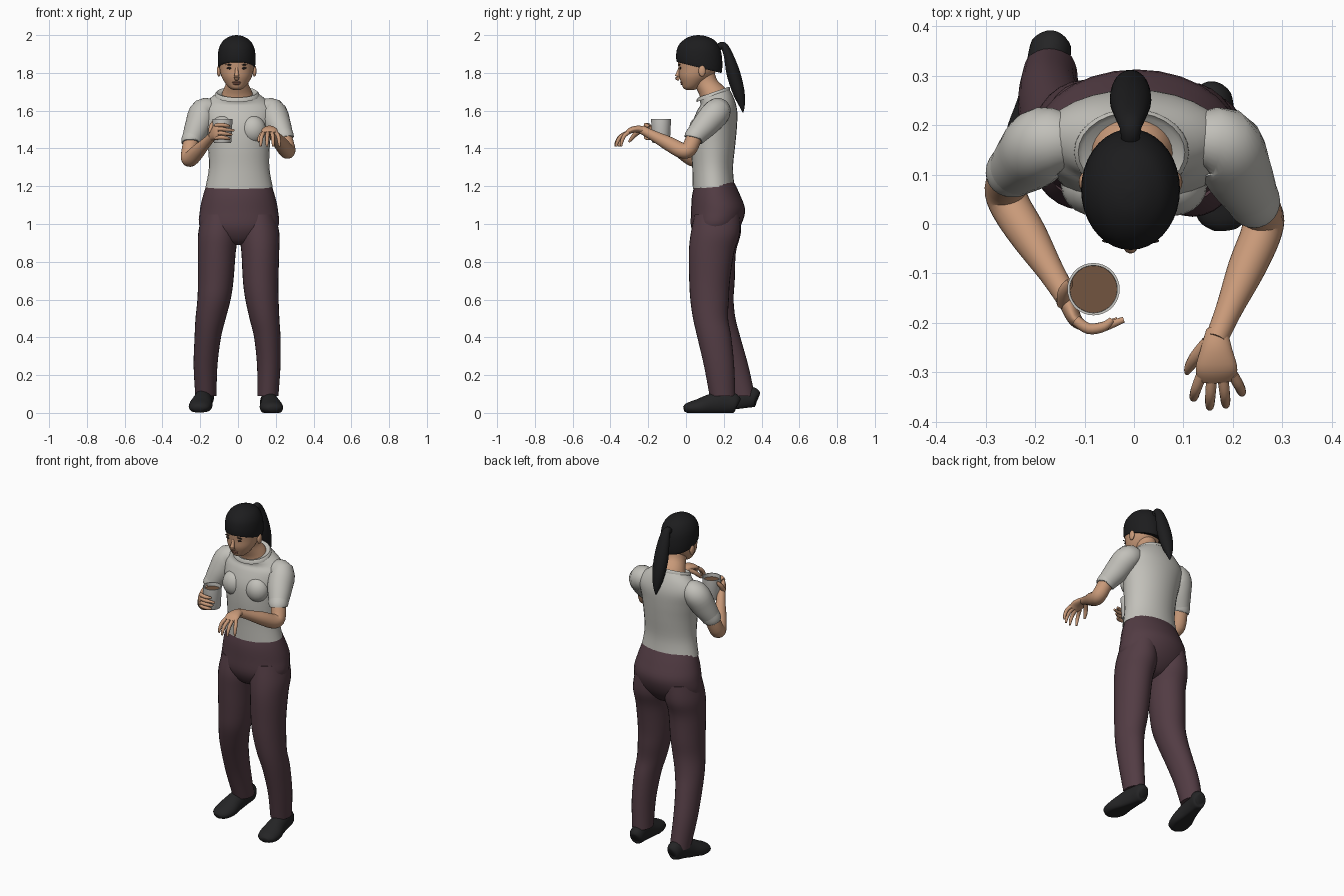
import bpy, bmesh, math
from mathutils import Vector

cube = bpy.data.objects.get("Cube")
if cube:
    bpy.data.objects.remove(cube, do_unlink=True)


def make_material(name, red, green, blue):
    material = bpy.data.materials.new(name)
    material.use_nodes = True
    colour = (red, green, blue, 1)
    material.diffuse_color = colour
    shader = material.node_tree.nodes["Principled BSDF"]
    shader.inputs["Base Color"].default_value = colour
    shader.inputs["Roughness"].default_value = .8
    return material


skin = make_material("warm skin", .58, .32, .19)
lip_colour = make_material("lip brown", .34, .15, .1)
black_hair = make_material("black hair", .012, .012, .013)
shirt_cloth = make_material("pale grey cloth", .54, .53, .49)
plum_cloth = make_material("plum cloth", .085, .045, .057)
shoe_leather = make_material("black leather", .018, .018, .019)
ceramic = make_material("white ceramic", .6, .59, .56)
coffee_brown = make_material("coffee brown", .17, .09, .05)
eye_dark = make_material("eye dark", .02, .014, .012)


def finish(name, bm, material, sharp=60):
    bmesh.ops.recalc_face_normals(bm, faces=bm.faces)
    mesh = bpy.data.meshes.new(name)
    bm.to_mesh(mesh)
    bm.free()
    mesh.materials.append(material)
    mesh.shade_smooth()
    mesh.set_sharp_from_angle(angle=math.radians(sharp))
    obj = bpy.data.objects.new(name, mesh)
    bpy.context.scene.collection.objects.link(obj)
    return obj


def spline_through(rings, steps=4):
    """Catmull-Rom interpolation of ring positions and sizes."""
    result = []
    for i in range(len(rings) - 1):
        a, b = rings[max(i - 1, 0)], rings[i]
        c, d = rings[i + 1], rings[min(i + 2, len(rings) - 1)]
        for k in range(steps):
            t = k / steps
            result.append([q + t / 2 * (r - p + t * (2 * p - 5 * q + 4 * r - s
                           + t * (3 * (q - r) + s - p)))
                           for p, q, r, s in zip(a, b, c, d)])
    result.append(list(rings[-1]))
    return result


def loft(name, rings, material, follow=False, smooth=True, sides=28, floor=None):
    """Skin ellipses (x, y, z, half width, half depth, optional tilt) into one body."""
    rings = [tuple(r) + (0,) * (6 - len(r)) for r in rings]
    if smooth:
        rings = spline_through(rings)
    bm = bmesh.new()
    loops = []
    for i, (x, y, z, wide, deep, tilt) in enumerate(rings):
        u, v = Vector((1, 0, 0)), Vector((0, 1, tilt))
        if follow:
            ahead = Vector(rings[min(i + 1, len(rings) - 1)][:3])
            along = (ahead - Vector(rings[max(i - 1, 0)][:3])).normalized()
            u = Vector((0, 0, 1)).cross(along).normalized()
            v = along.cross(u)
        loop = []
        for k in range(sides):
            angle = math.tau * k / sides
            point = Vector((x, y, z))
            point += u * max(wide, .001) * math.cos(angle) + v * max(deep, .001) * math.sin(angle)
            if floor:
                point.z = max(point.z, floor(point.y))
            loop.append(bm.verts.new(point))
        loops.append(loop)
    for low, high in zip(loops, loops[1:]):
        for k in range(sides):
            n = (k + 1) % sides
            bm.faces.new((low[k], low[n], high[n], high[k]))
    bm.faces.new(loops[0])
    bm.faces.new(loops[-1])
    return finish(name, bm, material)


def tube(name, rings, material, **options):
    """Round limb that follows its path: (x, y, z, radius)."""
    return loft(name, [(*r, r[-1]) for r in rings], material, follow=True, **options)


def ball(name, centre, size, material):
    bm = bmesh.new()
    bmesh.ops.create_uvsphere(bm, u_segments=20, v_segments=12, radius=1)
    for vert in bm.verts:
        vert.co = Vector(centre) + Vector(p * s for p, s in zip(vert.co, size))
    return finish(name, bm, material)


# Trousers: hips and two legs, the right one standing further back
loft("trouser_hips", [
    (.005, .15, 1.22, .168, .102, .05), (.005, .16, 1.15, .19, .128), (.005, .17, 1.07, .207, .143),
    (.005, .156, .98, .205, .128), (.003, .145, .91, .11, .08), (0, .14, .89, .03, .03)], plum_cloth)
loft("left_trouser_leg", [
    (.108, .165, 1.05, .09, .12), (.113, .155, .95, .106, .13), (.118, .135, .85, .1, .12),
    (.12, .125, .7, .094, .108), (.127, .125, .6, .088, .102), (.14, .13, .5, .079, .093),
    (.155, .15, .4, .07, .09), (.163, .175, .25, .062, .08), (.158, .193, .09, .056, .068)], plum_cloth)
loft("right_trouser_leg", [
    (-.1, .168, 1.05, .09, .12), (-.105, .16, .95, .106, .13), (-.112, .148, .85, .1, .116),
    (-.118, .15, .7, .094, .108), (-.127, .152, .6, .088, .1), (-.145, .17, .5, .08, .092),
    (-.16, .2, .4, .07, .088), (-.172, .25, .25, .063, .08), (-.17, .297, .09, .056, .068)], plum_cloth)


# Shoes: lofted heel to toe and flattened on the sole
def shoe(name, heel, toe, floor):
    sections = [(0, .045, .02, .025), (.05, .05, .04, .05), (.25, .055, .044, .062),
                (.48, .045, .05, .057), (.72, .03, .062, .045), (.92, .025, .052, .03), (1, .02, .025, .015)]
    rings = []
    for t, height, wide, tall in sections:
        x, y = (h + (g - h) * t for h, g in zip(heel, toe))
        rings.append((x, y, height + floor(y), wide, tall))
    loft(name, rings, shoe_leather, follow=True, floor=floor)


shoe("left_shoe", (.155, .275), (.185, -.01), lambda y: 0)
shoe("right_shoe", (-.165, .38), (-.21, .1), lambda y: max(0, .12 * (y - .1)))

# Shirt body, bust and collar
loft("shirt_body", [
    (.006, .146, 1.195, .178, .11, .08), (.006, .141, 1.3, .16, .108), (.004, .143, 1.42, .165, .118),
    (0, .15, 1.52, .18, .12), (0, .165, 1.6, .192, .106), (-.003, .165, 1.65, .16, .088, .2),
    (-.005, .147, 1.69, .108, .08, .35)], shirt_cloth)
for side, label in ((1, "left"), (-1, "right")):
    ball(label + "_bust", (side * .078, .078, 1.5), (.07, .062, .075), shirt_cloth)
collar = [(-.005, .145, 1.677, .117, .089, .35), (-.005, .145, 1.69, .116, .088, .35),
          (-.005, .145, 1.698, .108, .081, .35), (-.005, .145, 1.69, .1, .073, .35)]
loft("shirt_collar", collar, shirt_cloth, smooth=False)

# Neck, head and face
loft("neck", [(-.004, .15, 1.66, .092, .073, .3), (-.004, .14, 1.7, .078, .068, .3),
              (-.005, .105, 1.75, .058, .06, .2), (-.005, .085, 1.81, .056, .065)], skin)
middle = -.007
loft("head", [
    (middle, .022, 1.71, .018, .02), (middle, .026, 1.72, .038, .04), (middle, .036, 1.745, .06, .06),
    (middle, .05, 1.78, .08, .086), (middle, .063, 1.82, .09, .102), (middle, .068, 1.87, .094, .111),
    (middle, .07, 1.93, .084, .1), (middle, .07, 1.98, .03, .04)], skin, sides=36)
tube("nose", [(middle, -.032, 1.83, .007), (middle, -.041, 1.8, .01),
              (middle, -.046, 1.778, .014), (middle, -.035, 1.765, .01)], skin, sides=14)
ball("upper_lip", (middle, -.022, 1.75, ), (.024, .009, .005), lip_colour)
ball("lower_lip", (middle, -.02, 1.742), (.02, .009, .006), lip_colour)
for side, label in ((1, "left"), (-1, "right")):
    ball(label + "_eye", (middle + side * .037, -.03, 1.825), (.016, .005, .006), eye_dark)
    ball(label + "_eyebrow", (middle + side * .038, -.034, 1.843), (.02, .005, .003), eye_dark)
    ball(label + "_ear", (middle + side * .094, .085, 1.81), (.011, .019, .03), skin)

# Hair cap and ponytail
loft("hair_cap", [
    (middle, .07, 1.828, .094, .117, -.25), (middle, .07, 1.84, .098, .121, -.22),
    (middle, .07, 1.88, .1, .122, -.16), (middle, .07, 1.93, .094, .113, -.08),
    (middle, .068, 1.97, .072, .086), (middle, .066, 1.993, .036, .044), (middle, .066, 2, .003, .003)],
    black_hair, sides=36)
loft("ponytail", [
    (middle, .165, 1.93, .018, .018), (middle, .195, 1.945, .022, .02), (middle, .222, 1.9, .033, .024),
    (middle, .25, 1.8, .042, .036), (middle, .278, 1.7, .036, .032), (middle, .296, 1.63, .018, .016),
    (middle, .302, 1.59, .002, .002)], black_hair, follow=True)


# Arms: sleeve, turned cuff and bare forearm
def arm(label, shoulder, hem, elbow, wrist):
    shoulder, hem, elbow, wrist = map(Vector, (shoulder, hem, elbow, wrist))
    inner = shoulder - Vector((shoulder.x * .4, 0, -.01))
    tube(label + "_sleeve", [(*inner, .045), (*shoulder, .073), (*shoulder.lerp(hem, .5), .069),
                             (*hem, .052)], shirt_cloth)
    cuff = shoulder.lerp(hem, .82)
    tube(label + "_cuff", [(*cuff, .057), (*hem, .054), (*hem.lerp(elbow, .1), .05)], shirt_cloth)
    tube(label + "_forearm", [
        (*shoulder.lerp(hem, .8), .04), (*hem, .042), (*hem.lerp(elbow, .75), .042),
        (*elbow.lerp(wrist, .12), .041), (*elbow.lerp(wrist, .4), .038),
        (*elbow.lerp(wrist, .75), .027), (*wrist, .023)], skin)


arm("left", (.178, .165, 1.595), (.243, .045, 1.46), (.268, .005, 1.375), (.166, -.235, 1.5))
arm("right", (-.178, .165, 1.595), (-.247, .105, 1.44), (-.265, .06, 1.33), (-.135, -.15, 1.465))

# Left hand: open, palm down, fingers drooping
loft("left_palm", [(.168, -.215, 1.493, .022, .02), (.167, -.25, 1.503, .031, .018),
                   (.167, -.29, 1.497, .042, .016), (.168, -.315, 1.48, .038, .012)], skin, follow=True)
for i, reach in enumerate((.045, .062, .058, .035)):
    base = Vector((.137 + i * .021, -.305, 1.485))
    spread = (i - 1.4) * .008
    tube("left_finger", [(*base, .011), (*(base + Vector((spread, -reach * .65, -.02))), .0105),
                         (*(base + Vector((spread * 1.4, -reach, -.05))), .009),
                         (*(base + Vector((spread * 1.5, -reach * 1.1, -.075))), .005)], skin, sides=12)
tube("left_thumb", [(.15, -.24, 1.495, .014), (.126, -.268, 1.475, .013),
                    (.112, -.29, 1.45, .01), (.107, -.302, 1.435, .005)], skin, sides=12)

# Right hand: wrapped around the mug
loft("right_palm", [(-.14, -.14, 1.46, .02, .023), (-.13, -.17, 1.475, .017, .032),
                    (-.118, -.195, 1.487, .014, .038), (-.1, -.208, 1.488, .01, .036)], skin, follow=True)
for i in range(4):
    z = 1.455 + i * .022
    tip = -.045 + .012 * (i % 3)
    tube("right_finger", [(-.118, -.195, z, .011), (-.092, -.212, z + .004, .011),
                          (-.062, -.208, z, .01), (tip, -.194, z - .004, .006)], skin, sides=12)
tube("right_thumb", [(-.142, -.16, 1.48, .015), (-.142, -.14, 1.51, .013),
                     (-.135, -.125, 1.53, .011), (-.13, -.115, 1.545, .005)], skin, sides=12)

# Mug with a hollow top, and the drink in it
mug_x, mug_y = -.082, -.132
mug = [(1.43, .044), (1.436, .047), (1.557, .053), (1.557, .048), (1.515, .047)]
loft("mug", [(mug_x, mug_y, z, r, r) for z, r in mug], ceramic, smooth=False, sides=36)
loft("drink", [(mug_x, mug_y, z, .0475, .0475) for z in (1.517, 1.535)], coffee_brown, smooth=False, sides=36)
